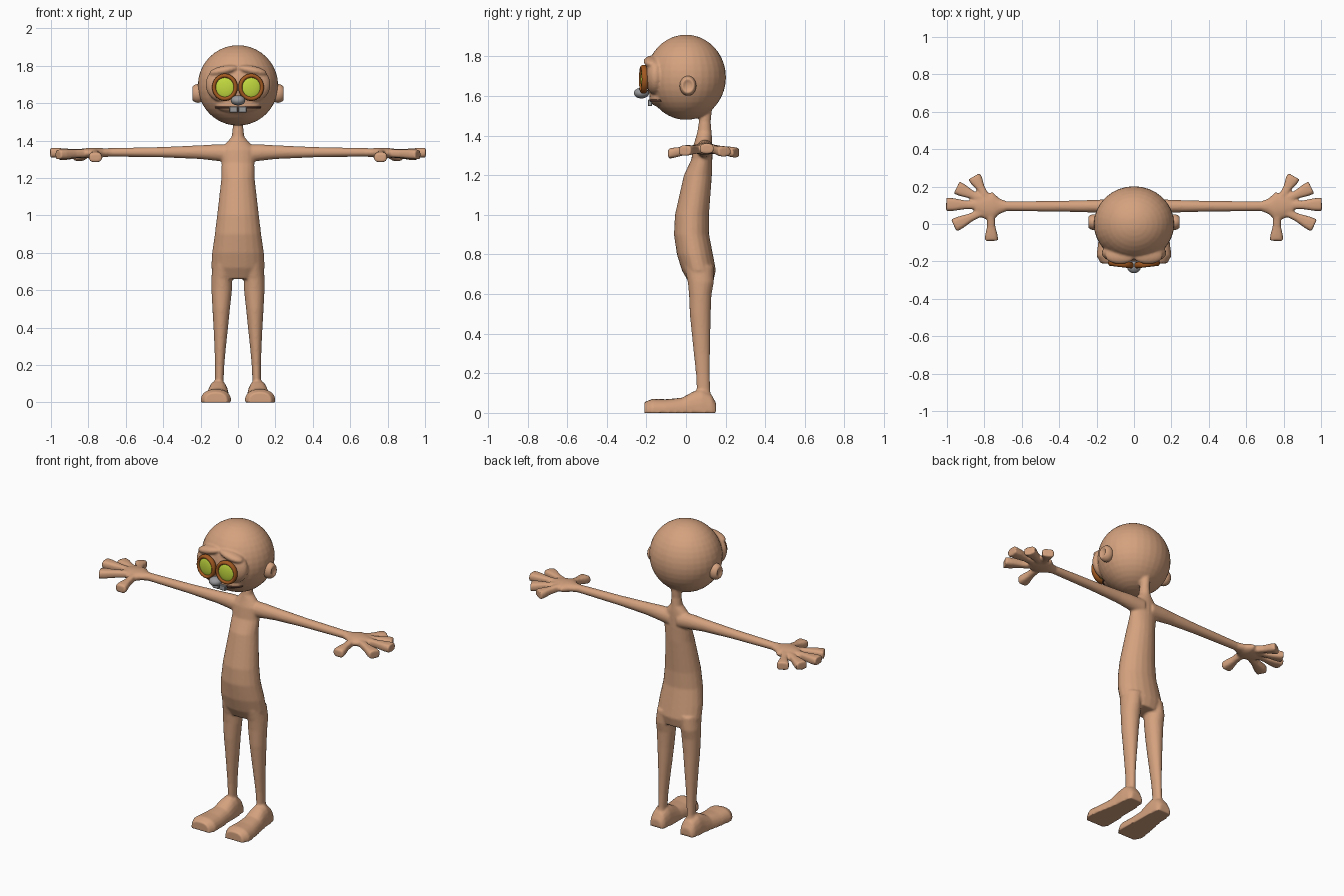
import bpy, bmesh, math
from mathutils import Vector, Matrix

if "Cube" in bpy.data.objects:
    bpy.data.objects.remove(bpy.data.objects["Cube"])

X, Y, Z = Vector((1, 0, 0)), Vector((0, 1, 0)), Vector((0, 0, 1))


def material(name, rgb):
    m = bpy.data.materials.new(name)
    m.diffuse_color = (*rgb, 1)
    m.use_nodes = True
    m.node_tree.nodes["Principled BSDF"].inputs["Base Color"].default_value = m.diffuse_color
    return m


skin = material("skin tan", (0.66, 0.36, 0.21))
lime = material("eye lime", (0.55, 0.70, 0.05))
rust = material("rim rust", (0.36, 0.10, 0.015))
grey = material("nose grey", (0.32, 0.32, 0.33))
dark = material("mouth brown", (0.14, 0.06, 0.04))


def finish(bm, name, mat, angle=None):
    bmesh.ops.recalc_face_normals(bm, faces=bm.faces)
    me = bpy.data.meshes.new(name)
    bm.to_mesh(me)
    bm.free()
    me.materials.append(mat)
    ob = bpy.data.objects.new(name, me)
    bpy.context.collection.objects.link(ob)
    for p in me.polygons:
        p.use_smooth = angle is None
    return ob


def loft(bm, sections, u, v, power=1.0, flat=False, n=20):
    """Closed tube through (centre, half width along u, half height along v)."""
    rings = []
    for c, a, b in sections:
        ring = []
        for i in range(n):
            t = 2 * math.pi * i / n
            cu = math.copysign(abs(math.cos(t)) ** power, math.cos(t))
            sv = math.copysign(abs(math.sin(t)) ** power, math.sin(t))
            if flat and sv < 0:
                sv = 0
            ring.append(bm.verts.new(Vector(c) + u * a * cu + v * b * sv))
        rings.append(ring)
    for r, s in zip(rings, rings[1:]):
        for i in range(n):
            j = (i + 1) % n
            bm.faces.new((r[i], r[j], s[j], s[i]))
    bm.faces.new(rings[0])
    bm.faces.new(rings[-1])


def ball(bm, centre, radii, rot=Matrix()):
    m = Matrix.Translation(centre) @ rot @ Matrix.Diagonal((*radii, 1))
    return bmesh.ops.create_uvsphere(bm, u_segments=32, v_segments=20, radius=1, matrix=m)["verts"]


# Body: overlapping lofts fused into one skin
bm = bmesh.new()
torso = [(1.57, .105, .03, .03), (1.47, .095, .028, .03), (1.42, .093, .034, .036),
         (1.385, .09, .065, .042), (1.35, .085, .092, .048), (1.28, .08, .088, .053),
         (1.2, .06, .089, .071), (1.0, .03, .112, .086), (.9, .028, .124, .089),
         (.8, .045, .139, .091), (.72, .065, .143, .086), (.66, .075, .12, .062)]
loft(bm, [((0, y, z), a, b) for z, y, a, b in torso], X, Y)

leg = [(.74, .075, .065, .06, .075), (.66, .087, .075, .056, .066), (.6, .087, .072, .055, .057),
       (.5, .09, .072, .047, .053), (.4, .092, .076, .039, .047), (.3, .095, .08, .031, .041),
       (.2, .098, .085, .025, .035), (.12, .1, .088, .023, .034), (.06, .105, .09, .03, .04)]
foot = [(.152, .105, .04, .05), (.13, .105, .052, .09), (.08, .106, .058, .12),
        (.04, .107, .06, .11), (-.02, .111, .066, .077), (-.1, .116, .077, .069),
        (-.17, .118, .083, .071), (-.21, .118, .062, .055)]
arm = [(.03, 1.33, .045, .05), (.12, 1.336, .04, .044), (.2, 1.338, .034, .037),
       (.4, 1.338, .029, .028), (.68, 1.337, .026, .023), (.72, 1.335, .042, .024),
       (.755, 1.333, .076, .029), (.8, 1.333, .068, .028), (.85, 1.333, .045, .022)]
# Finger base x, y then tip x, y, z
fingers = [(.79, .14, .855, .255, 1.314), (.8, .125, .948, .195, 1.32), (.81, .1, 1.004, .105, 1.335),
           (.8, .07, .963, -.008, 1.325), (.765, .05, .762, -.09, 1.309)]
for s in (-1, 1):
    loft(bm, [((s * x, y, z), a, b) for z, x, y, a, b in leg], X, Y)
    loft(bm, [((s * x, y, 0), a, h) for y, x, a, h in foot], X, Z, .8, True)
    loft(bm, [((s * x, .095, z), a, b) for x, z, a, b in arm], Y, Z)
    for bx, by, tx, ty, tz in fingers:
        base, tip = Vector((s * bx, by, 1.333)), Vector((s * tx, ty, tz))
        side = (tip - base).cross(Z).normalized()
        loft(bm, [(base.lerp(tip, t), a, b) for t, a, b in
                  ((0, .02, .022), (.45, .022, .022), (.8, .034, .026), (1, .036, .026))], side, Z, .65)

# Head, eye sockets, brows and muzzle join the same skin
ball(bm, (0, 0, 1.695), (.215, .202, .215))
ball(bm, (0, -.13, 1.59), (.12, .055, .045))
for s in (-1, 1):
    ball(bm, (s * .078, -.155, 1.70), (.095, .05, .095))
    ball(bm, (s * .075, -.172, 1.775), (.08, .042, .025), Matrix.Rotation(s * .2, 4, 'Y'))
body = finish(bm, "body", skin)
rm = body.modifiers.new("fuse", 'REMESH')
rm.mode = 'VOXEL'
rm.voxel_size = .007
rm.use_smooth_shade = True
sm = body.modifiers.new("soften", 'SMOOTH')
sm.factor = .5
sm.iterations = 4

for s, label in ((-1, "right"), (1, "left")):
    # Dished ear
    bm = bmesh.new()
    ear = ball(bm, (0, 0, 0), (1, 1, 1), Matrix.Rotation(math.pi / 2, 4, 'Y'))
    for v in ear:
        if v.co.x > .75:
            v.co.x = 1.5 - v.co.x
        v.co = Vector((s * (.214 + .042 * v.co.x), .01 + .042 * v.co.y,
                       1.652 + .05 * v.co.z))
    finish(bm, label + "_ear", skin)

    # Eye lens and its rim, turned slightly outward
    turn = Matrix.Rotation(s * .12, 4, 'Z')
    bm = bmesh.new()
    ball(bm, (s * .07, -.212, 1.685), (.056, .017, .061), turn)
    finish(bm, label + "_eye", lime)
    bpy.ops.mesh.primitive_torus_add(major_radius=.058, minor_radius=.011, major_segments=40,
                                     minor_segments=12)
    rim = bpy.context.object
    rim.name = label + "_eye_rim"
    rim.data.transform(Matrix.Translation((s * .07, -.214, 1.685)) @ turn
                       @ Matrix.Diagonal((1, 1.5, 1.06, 1)) @ Matrix.Rotation(math.pi / 2, 4, 'X'))
    rim.data.materials.append(rust)
    bpy.ops.object.shade_smooth()

    # Front tooth
    bm = bmesh.new()
    bmesh.ops.create_cube(bm, size=1, matrix=Matrix.Translation((s * .024, -.182, 1.566))
                          @ Matrix.Diagonal((.044, .022, .034, 1)))
    bmesh.ops.bevel(bm, geom=bm.edges[:], offset=.004, segments=1, affect='EDGES')
    finish(bm, label + "_tooth", grey, angle=30)

# Nose
bm = bmesh.new()
ball(bm, (0, -.225, 1.615), (.038, .038, .027))
finish(bm, "nose", grey)

# Mouth line wrapped on the muzzle
curve = bpy.data.curves.new("mouth", 'CURVE')
curve.dimensions = '3D'
curve.bevel_depth = .005
curve.use_fill_caps = True
line = curve.splines.new('POLY')
line.points.add(16)
for i, p in enumerate(line.points):
    x = -.12 + .24 * i / 16
    head = .202 * math.sqrt(.699 - (x / .215) ** 2)
    muzzle = .13 + .055 * math.sqrt(max(0, .917 - (x / .12) ** 2))
    p.co = (x, -max(head, muzzle if abs(x) < .115 else 0), 1.577, 1)
curve.materials.append(dark)
bpy.context.collection.objects.link(bpy.data.objects.new("mouth", curve))
